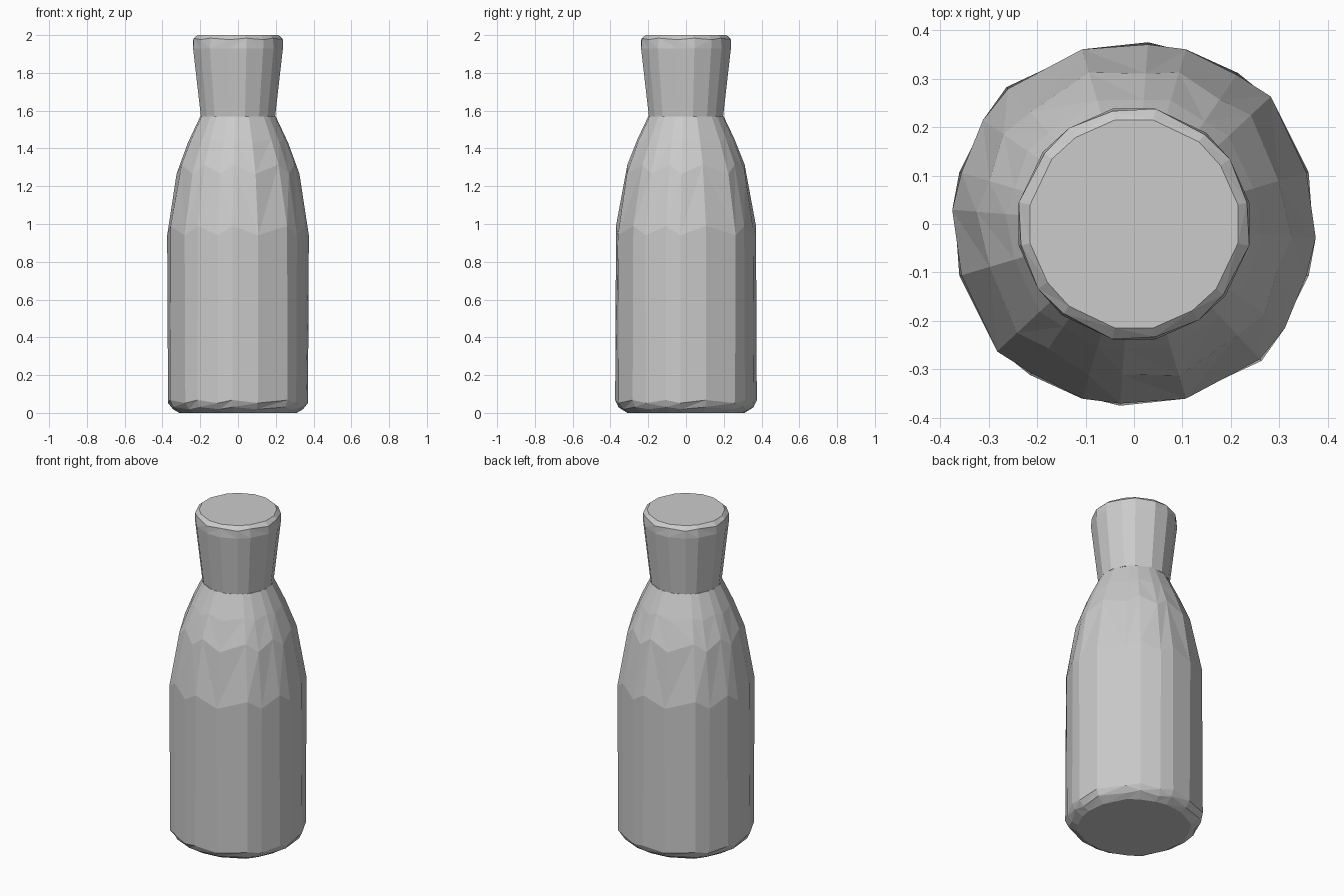
import bpy, bmesh
from mathutils import Matrix, Vector

cube = bpy.data.objects.get("Cube")
if cube:
    bpy.data.objects.remove(cube, do_unlink=True)

grey = bpy.data.materials.new("plain grey")
grey.use_nodes = True
GREY = (0.6, 0.6, 0.6, 1)
grey.diffuse_color = GREY
grey.node_tree.nodes["Principled BSDF"].inputs["Base Color"].default_value = GREY


def outline(quarter):
    """Repeat a quarter of a cross-section around the z axis (clockwise)."""
    points = []
    for turn in range(4):
        rot = Matrix.Rotation(-turn * 1.5707963, 2)
        points += [rot @ Vector(p) for p in quarter]
    return points[::-1]


def radius_at(profile, z):
    for (z0, r0), (z1, r1) in zip(profile, profile[1:]):
        if z <= z1:
            return r0 + (r1 - r0) * (z - z0) / (z1 - z0)
    return profile[-1][1]


def loft(name, section, profile, jag, roundness):
    """Stack scaled sections along a profile; jag shifts alternate points in z."""
    bm = bmesh.new()
    rings = []
    widest = max(p.length for p in section)
    for i, (z, r) in enumerate(profile):
        ring = []
        for k, p in enumerate(section):
            zk = z + jag[i] * (1 if k % 2 else -1)
            direction = p.lerp(p.normalized() * widest, roundness[i])
            xy = direction * (radius_at(profile, zk) / widest)
            ring.append(bm.verts.new((xy.x, xy.y, zk)))
        rings.append(ring)
    n = len(section)
    for low, high in zip(rings, rings[1:]):
        for k in range(n):
            j = (k + 1) % n
            bm.faces.new((low[k], low[j], high[j], high[k]))
    bm.faces.new(rings[0][::-1])
    bm.faces.new(rings[-1])
    # Split the uneven quads into flat facets
    bmesh.ops.connect_verts_nonplanar(bm, angle_limit=0.02, faces=bm.faces[:])
    bmesh.ops.recalc_face_normals(bm, faces=bm.faces[:])
    mesh = bpy.data.meshes.new(name)
    bm.to_mesh(mesh)
    bm.free()
    mesh.materials.append(grey)
    obj = bpy.data.objects.new(name, mesh)
    bpy.context.collection.objects.link(obj)
    return obj


# Body with chamfered foot and tapering shoulder
body_section = outline([(0.03, 0.385), (0.11, 0.37), (0.22, 0.32),
                        (0.29, 0.27), (0.37, 0.11)])
body_profile = [(0, 0.32), (0.025, 0.365), (0.06, 0.386), (0.965, 0.386),
                (1.29, 0.325), (1.44, 0.262), (1.57, 0.2)]
loft("bottle_body", body_section, body_profile,
     jag=[0, 0.006, 0.008, 0.025, 0.025, 0.01, 0],
     roundness=[0, 0, 0, 0, 0.6, 1, 1])

# Flared neck with a closed, chamfered lip
neck_section = outline([(-0.045, 0.24), (0.045, 0.24), (0.15, 0.19), (0.2, 0.135)])
neck_profile = [(1.57, 0.2), (1.93, 0.242), (1.98, 0.242), (2.0, 0.218)]
loft("bottle_neck", neck_section, neck_profile,
     jag=[0, 0, 0.004, 0], roundness=[0.5, 0, 0, 0])
